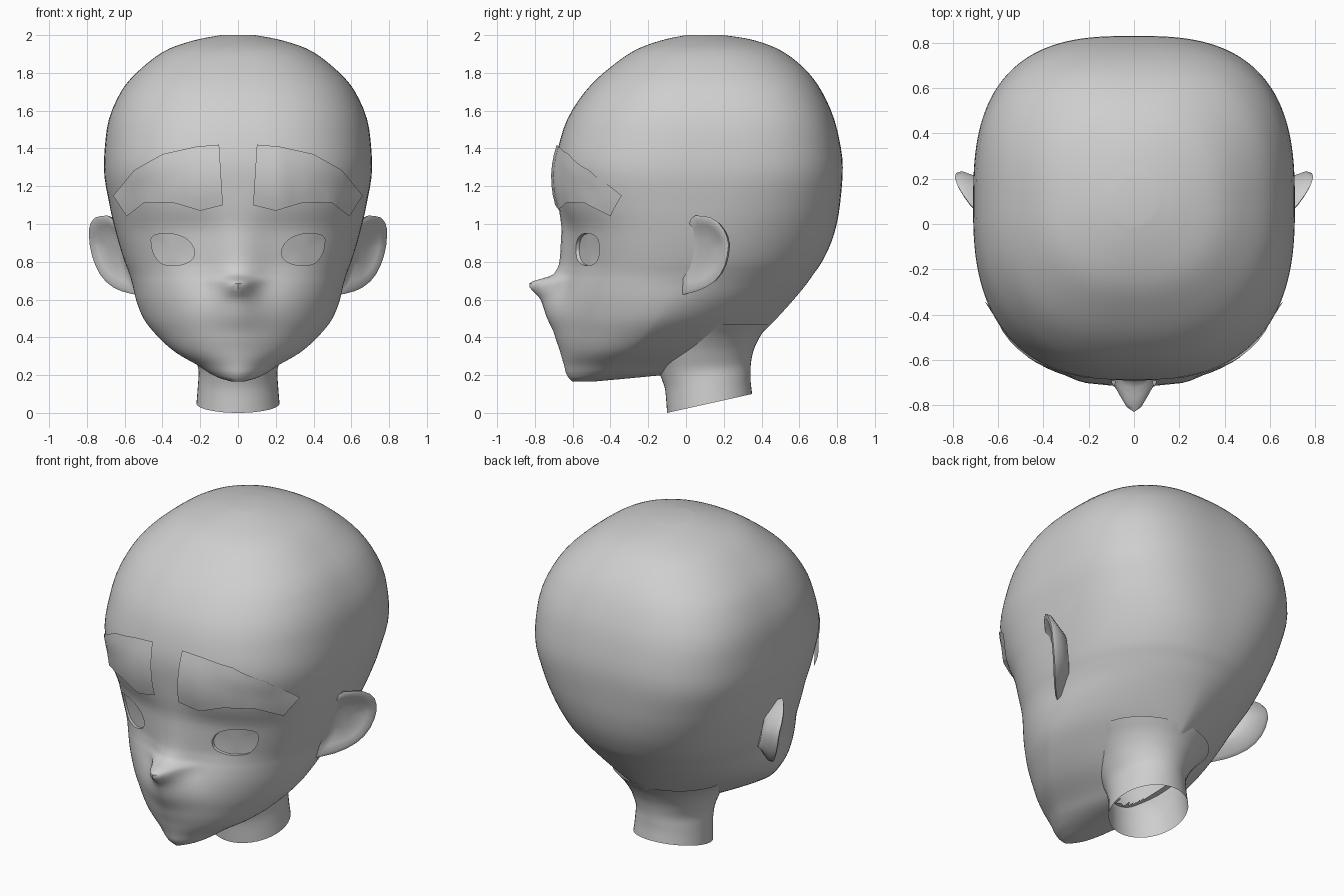
import bpy, bmesh, math
from mathutils import Vector
from mathutils.bvhtree import BVHTree

if "Cube" in bpy.data.objects:
    bpy.data.objects.remove(bpy.data.objects["Cube"])

skin = bpy.data.materials.new("light_grey")
skin.diffuse_color = (0.62, 0.62, 0.62, 1)
skin.use_nodes = True
skin.node_tree.nodes["Principled BSDF"].inputs["Base Color"].default_value = skin.diffuse_color


def make(name, verts, faces, angle=40):
    me = bpy.data.meshes.new(name)
    me.from_pydata(verts, [], faces)
    bm = bmesh.new()
    bm.from_mesh(me)
    bmesh.ops.recalc_face_normals(bm, faces=bm.faces)
    bm.to_mesh(me)
    bm.free()
    ob = bpy.data.objects.new(name, me)
    bpy.context.collection.objects.link(ob)
    me.materials.append(skin)
    smooth(ob, angle)
    return ob


def smooth(ob, angle):
    bpy.ops.object.select_all(action='DESELECT')
    ob.select_set(True)
    bpy.context.view_layer.objects.active = ob
    bpy.ops.object.shade_smooth_by_angle(angle=math.radians(angle))


def refine(rows, steps):
    """Monotone cubic interpolation through rows of numbers, spaced by distance."""
    gaps = [math.dist(a[:4], b[:4]) for a, b in zip(rows, rows[1:])]

    def secant(i, c):
        return (rows[i + 1][c] - rows[i][c]) / gaps[i]

    def slope(i, c):
        if i == 0 or i == len(rows) - 1:
            return secant(min(i, len(rows) - 2), c)
        a, b = secant(i - 1, c), secant(i, c)
        return 2 * a * b / (a + b) if a * b > 0 else 0
    out = []
    for i, g in enumerate(gaps):
        for s in range(steps):
            t = s / steps
            out.append([(2*t**3 - 3*t*t + 1) * rows[i][c] + g * (t**3 - 2*t*t + t) * slope(i, c)
                        + (3*t*t - 2*t**3) * rows[i + 1][c] + g * (t**3 - t*t) * slope(i + 1, c)
                        for c in range(len(rows[0]))])
    return out + [list(rows[-1])]


def bridge(rings, n):
    return [(r*n + i, r*n + (i + 1) % n, (r + 1)*n + (i + 1) % n, (r + 1)*n + i)
            for r in range(rings - 1) for i in range(n)]


def lookup(pts, x):
    """Piecewise linear value at x."""
    for (a, p), (b, q) in zip(pts, pts[1:]):
        if x <= b:
            return p + (q - p) * max(0, (x - a) / (b - a))
    return pts[-1][1]


# Head slices: z, front y, back y, half width, y of widest point, front and back roundness
SLICES = [
    (.165, -.60, -.50, .03, -.55, 2, 2),
    (.185, -.62, -.28, .10, -.50, 1.8, 1.6),
    (.21, -.635, -.05, .15, -.45, 1.75, 1.5),
    (.25, -.645, .12, .21, -.40, 1.75, 1.4),
    (.32, -.665, .28, .33, -.32, 1.75, 1.4),
    (.41, -.685, .39, .43, -.22, 1.75, 1.45),
    (.50, -.69, .48, .50, -.15, 1.8, 1.6),
    (.60, -.67, .57, .54, -.10, 1.95, 1.8),
    (.685, -.64, .64, .56, -.07, 2.1, 2),
    (.735, -.62, .675, .575, -.04, 2.2, 2.1),
    (.80, -.605, .72, .60, -.01, 2.3, 2.2),
    (.95, -.61, .785, .645, .02, 2.4, 2.4),
    (1.10, -.66, .815, .68, .05, 2.5, 2.6),
    (1.30, -.69, .83, .71, .08, 2.6, 2.8),
    (1.50, -.65, .80, .695, .10, 2.5, 2.8),
    (1.70, -.535, .72, .62, .10, 2.45, 2.7),
    (1.83, -.40, .62, .505, .10, 2.4, 2.5),
    (1.93, -.25, .48, .36, .10, 2.3, 2.3),
    (1.98, -.10, .33, .20, .10, 2, 2),
    (2.0, 0, .20, .09, .10, 2, 2)]
# Nose and bridge height on each slice
NOSE = [0, 0, 0, 0, 0, .01, .045, .10, .19, .08, .065, .05, .015] + [0] * 7
N = 128
slices = refine([s + (k,) for s, k in zip(SLICES, NOSE)], 4)
verts = []
for z, yf, yb, w, yc, nf, nb, nose in slices:
    spread = .14 - .05 * math.exp(-((z - .67) / .09) ** 2)
    for i in range(N):
        a = math.tau * i / N
        s, c = math.sin(a), -math.cos(a)
        n, reach = (nf, yc - yf) if c < 0 else (nb, yb - yc)
        x = math.copysign(w * abs(s) ** (2 / n), s)
        y = yc + math.copysign(reach * abs(c) ** (2 / n), c)
        if c < 0:
            y -= nose * math.exp(-(x / spread) ** 2)
        verts.append((x, y, z))
R = len(slices)
head = make("head", verts, bridge(R, N) + [tuple(range(N)), tuple(range((R - 1)*N, R*N))])
tree = BVHTree.FromPolygons([v.co for v in head.data.vertices],
                            [p.vertices[:] for p in head.data.polygons])


def face_y(x, z):
    hit = tree.ray_cast(Vector((x, -3, z)), Vector((0, 1, 0)))[0]
    return hit.y if hit else 0


# Shallow eye recesses cut into the face
EYE = [(.23, .86), (.25, .90), (.30, .935), (.37, .95), (.43, .945), (.46, .92), (.455, .87),
       (.43, .815), (.39, .785), (.33, .78), (.27, .795), (.235, .825)]
eye = [r[:2] for r in refine(EYE + EYE[:1], 3)][:-1]
m = len(eye)
for side in (1, -1):
    v = [(side*x, -1, z) for x, z in eye] + [(side*x, face_y(x, z) + .018, z) for x, z in eye]
    v.append((side * .345, face_y(.345, .865) + .022, .865))
    f = bridge(2, m) + [tuple(range(m))] + [(m + i, m + (i + 1) % m, 2*m) for i in range(m)]
    cutter = make("eye_cutter", v, f)
    cutter.hide_render = True
    mod = head.modifiers.new("eye", 'BOOLEAN')
    mod.operation, mod.solver, mod.object = 'DIFFERENCE', 'EXACT', cutter
    bpy.context.view_layer.objects.active = head
    bpy.ops.object.modifier_apply(modifier=mod.name)
    bpy.data.objects.remove(cutter)

# Open the underside where the neck joins, leaving a hollow shell
bm = bmesh.new()
bm.from_mesh(head.data)
inside = []
for f in bm.faces:
    p = f.calc_center_median()
    if p.z < .45 and (p.x / .18) ** 2 + ((p.y - .11) / .21) ** 2 < 1:
        inside.append(f)
bmesh.ops.delete(bm, geom=inside, context='FACES')
bm.to_mesh(head.data)
bm.free()
smooth(head, 60)

# Neck: open tube with a slanted lower rim, flaring into the skull
NECK = [(0, -.10, .35, .22), (.12, -.11, .342, .212), (.2, -.135, .342, .208),
        (.3, -.17, .35, .235), (.4, -.18, .39, .29), (.47, -.18, .44, .35)]
M = 48
verts = []
rings = refine(NECK, 4)
for z, yf, yb, w in rings:
    for i in range(M):
        a = math.tau * i / M
        y = (yf + yb) / 2 - (yb - yf) / 2 * math.cos(a)
        slant = max(0, 1 - z / .3) * .1 * (y + .1) / .45
        verts.append((w * math.sin(a), y, z + slant))
make("neck", verts, bridge(len(rings), M))

# Brows: thin curved sheets standing just off the forehead
TOP = [(.10, 1.42), (.22, 1.41), (.40, 1.37), (.55, 1.285), (.66, 1.15)]
LOW = [(.08, 1.10), (.20, 1.07), (.35, 1.115), (.50, 1.11), (.59, 1.04)]
DEPTH = [(.08, -.715), (.23, -.70), (.38, -.635), (.50, -.555), (.60, -.43), (.66, -.35)]
for side, name in ((1, "left_brow"), (-1, "right_brow")):
    cols, rows, verts = 16, 6, []
    for i in range(cols + 1):
        k, t = min(int(i / 4), 3), i / 4 - min(int(i / 4), 3)
        a = Vector(TOP[k]).lerp(Vector(TOP[k + 1]), t)
        b = Vector(LOW[k]).lerp(Vector(LOW[k + 1]), t)
        for j in range(rows + 1):
            x, z = a.lerp(b, j / rows)
            y = min(lookup(DEPTH, x) + (z - 1.25) ** 2, face_y(x, z) - .012)
            verts.append((side * x, y, z))
    h = rows + 1
    faces = [(i*h + j, i*h + j + 1, (i + 1)*h + j + 1, (i + 1)*h + j)
             for i in range(cols) for j in range(rows)]
    brow = make(name, verts, faces, 60)
    if sum(p.normal.y for p in brow.data.polygons) > 0:
        brow.data.flip_normals()

# Ears: cupped front, raised rim, tapering root behind
RIM = [(.62, -.01, .98), (.69, .05, 1.045), (.755, .13, 1.035), (.79, .20, .97), (.785, .225, .89),
       (.755, .205, .78), (.70, .15, .695), (.62, .06, .645), (.54, -.02, .625), (.57, -.02, .80)]
for side, name in ((1, "left_ear"), (-1, "right_ear")):
    rim = [Vector(r) for r in refine(RIM + RIM[:1], 2)][:-1]
    mid = Vector((.67, .09, .86))
    cup = mid + Vector((-.02, .01, 0))
    root = Vector((.58, .13, .85))
    loops = [[cup.lerp(p, .35) for p in rim], [cup.lerp(p, .72) for p in rim],
             [mid.lerp(p, .9) + Vector((.004, -.006, 0)) for p in rim], rim,
             [mid.lerp(p, .95) + Vector((-.02, .015, 0)) for p in rim],
             [root.lerp(p + Vector((-.05, .02, 0)), .65) for p in rim],
             [root.lerp(p, .6) - Vector((.06, 0, 0)) for p in rim]]
    n = len(rim)
    verts = [(side * p.x, p.y, p.z) for loop in loops for p in loop]
    faces = bridge(len(loops), n) + [tuple(range(n)), tuple(range(6*n, 7*n))]
    make(name, verts, faces, 70)
